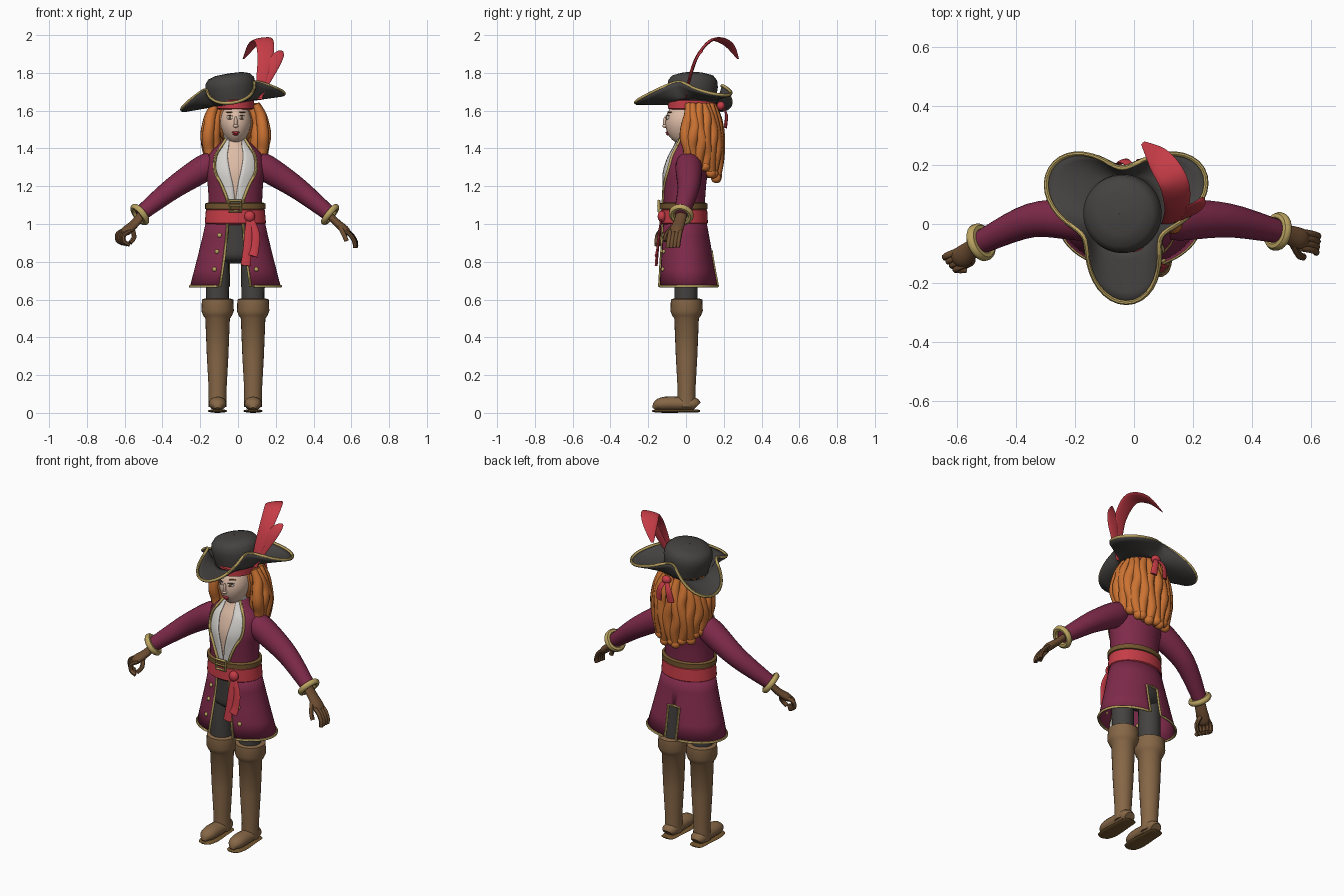
import bpy, bmesh
from math import sin, cos, asin, atan2, pi, radians, sqrt
from mathutils import Vector, Matrix

if "Cube" in bpy.data.objects:
    bpy.data.objects.remove(bpy.data.objects["Cube"])

COLOURS = {
    "coat_plum": (.21, .023, .068), "trim_gold": (.50, .37, .12),
    "boot_brown": (.24, .135, .062), "glove_brown": (.15, .072, .03),
    "belt_brown": (.17, .092, .028), "felt_grey": (.058, .055, .052),
    "hair_orange": (.60, .17, .032), "sash_red": (.56, .045, .062),
    "skin": (.72, .50, .38), "shirt_white": (.68, .66, .63)}
MATS = {}
for label, rgb in COLOURS.items():
    m = bpy.data.materials.new(label)
    m.use_nodes = True
    m.diffuse_color = (*rgb, 1)
    m.node_tree.nodes["Principled BSDF"].inputs["Base Color"].default_value = (*rgb, 1)
    MATS[label] = m
PARTS = []
CX = -.014  # body centre line


def make(name, bm, mat, solid=0):
    bmesh.ops.remove_doubles(bm, verts=bm.verts, dist=.0001)
    bmesh.ops.recalc_face_normals(bm, faces=bm.faces)
    mesh = bpy.data.meshes.new(name)
    bm.to_mesh(mesh)
    bm.free()
    mesh.materials.append(MATS[mat])
    ob = bpy.data.objects.new(name, mesh)
    bpy.context.collection.objects.link(ob)
    if solid:
        mod = ob.modifiers.new("thickness", "SOLIDIFY")
        mod.thickness = solid
    PARTS.append(ob)
    return ob


def skin_rows(bm, rows, ring=False, loop=False, caps=False):
    vs = [[bm.verts.new(p) for p in row] for row in rows]
    n = len(vs[0])
    for a, b in zip(vs, vs[1:] + (vs[:1] if loop else [])):
        for j in range(n if ring else n - 1):
            k = (j + 1) % n
            bm.faces.new((a[j], a[k], b[k], b[j]))
    if caps:
        bm.faces.new(vs[0])
        bm.faces.new(vs[-1])


def spline(pts, steps, closed=False):
    if steps == 1:
        return list(pts)
    n, out = len(pts), []
    get = (lambda i: pts[i % n]) if closed else (lambda i: pts[min(max(i, 0), n - 1)])
    for i in range(n if closed else n - 1):
        for s in range(steps):
            t = s / steps
            out.append(tuple(
                .5 * (2 * b + (c - a) * t + (2 * a - 5 * b + 4 * c - d) * t * t + (3 * b - a - 3 * c + d) * t ** 3)
                for a, b, c, d in zip(get(i - 1), get(i), get(i + 1), get(i + 2))))
    return out if closed else out + [tuple(pts[-1])]


def tube(name, pts, mat, steps=4, sides=12, flat=1, hint=(1, 0, 0), closed=False):
    """Sweep an oval along points (x, y, z, radius)."""
    path = spline(pts, steps, closed)
    pos = [Vector(p[:3]) for p in path]
    n, u, rows = len(pos), Vector(hint), []
    for i, p in enumerate(pos):
        before = pos[i - 1] if i or closed else p
        after = pos[(i + 1) % n] if i < n - 1 or closed else p
        t = (after - before).normalized()
        side = u - t * u.dot(t)
        if side.length < .1:
            side = t.orthogonal()
        u = side.normalized()
        v, r = t.cross(u), max(path[i][3], .001)
        angles = [2 * pi * k / sides for k in range(sides)]
        rows.append([p + u * r * cos(a) + v * r * flat * sin(a) for a in angles])
    bm = bmesh.new()
    skin_rows(bm, rows, ring=True, loop=closed, caps=not closed)
    return make(name, bm, mat)


def cord(name, pts, r, mat, **kw):
    return tube(name, [(*p[:3], r) for p in pts], mat, sides=8, **kw)


def ball(name, loc, size, mat, turn=0, taper=0):
    bm = bmesh.new()
    bmesh.ops.create_uvsphere(bm, u_segments=24, v_segments=14, radius=1)
    for v in bm.verts:
        v.co.x *= 1 + taper * min(v.co.z, 0)
    spin = Matrix.Translation(loc) @ Matrix.Rotation(turn, 4, "Z") @ Matrix.Diagonal((*size, 1))
    bm.transform(spin)
    return make(name, bm, mat)


def wrap(name, rows, mat, steps=1, solid=0, n=20):
    """Two mirrored half shells; rows are (z, rx, ry, cy, front gap, back gap)."""
    rows = spline([(*r, 0, 0)[:6] for r in rows], steps)
    bm, halves = bmesh.new(), []
    for s in (-1, 1):
        half = []
        for z, rx, ry, cy, fg, bg in rows:
            a, b = asin(max(fg, 0) / rx), pi - asin(max(bg, 0) / rx)
            ts = [a + (b - a) * k / n for k in range(n + 1)]
            half.append([(CX + s * rx * sin(t), cy - ry * cos(t), z) for t in ts])
        skin_rows(bm, half)
        halves.append(half)
    make(name, bm, mat, solid)
    return halves


# Legs, boots and feet
wrap("trouser_hips", [(1.04, .13, .1, -.01), (.9, .14, .1, 0), (.82, .13, .09, 0), (.79, .03, .03, 0)],
     "felt_grey", 3)
for s, side in ((-1, "right"), (1, "left")):
    x = CX + s * .094
    tube(side + "_trouser_leg", [(x, 0, .88, .06), (x, 0, .7, .062), (x, 0, .55, .06)], "felt_grey", 2, 16)
    boot = [(.03, .048), (.12, .047), (.3, .057), (.5, .065), (.515, .076), (.54, .086), (.6, .083), (.605, .07)]
    tube(side + "_boot_shaft", [(x, .003, z, r) for z, r in boot], "boot_brown", 1, 24)
    foot = [(.06, .03), (.04, .044), (-.03, .046), (-.11, .046), (-.15, .036), (-.17, .012)]
    tube(side + "_boot_foot", [(x, y, .012 + r * .8, r) for y, r in foot], "boot_brown", 3, 16, .8)
    sole = [(.075, .02), (.06, .04), (0, .045), (-.1, .052), (-.16, .04), (-.18, .015)]
    tube(side + "_boot_sole", [(x, y, .01, r) for y, r in sole], "belt_brown", 3, 16, .19)

# Torso: skin, open shirt, open coat
torso = [(1.02, .15, .112, -.01), (1.1, .142, .112, -.012), (1.2, .146, .118, -.012),
         (1.28, .155, .122, -.008), (1.36, .145, .105, 0), (1.41, .1, .082, .006), (1.45, .062, .062, .006)]


def layer(scale, gaps):
    return [(z, rx * scale, ry * scale, cy, g) for (z, rx, ry, cy), g in zip(torso, gaps)]


wrap("torso_skin", layer(.9, [0] * 7), "skin", 4)
wrap("shirt", layer(.955, (0, 0, .012, .03, .042, .036, .034)), "shirt_white", 4, .004)
coat = wrap("coat_body", layer(1, (.035, .035, .07, .108, .104, .075, .05)), "coat_plum", 4, .006)
wrap("shirt_collar", [(1.39, .075, .07, .004, .036), (1.44, .054, .056, .002, .03), (1.475, .06, .06, 0, .036)],
     "shirt_white", 3, .005)
tube("neck", [(CX, 0, 1.38, .045), (CX, 0, 1.5, .042)], "skin", 2, 16)

# Coat skirt with front opening and back vent
skirt = wrap("coat_skirt", [(1.03, .152, .115, -.01, .04), (.94, .172, .126, -.004, .045),
                            (.854, .193, .136, .001, .055), (.85, .194, .137, .001, .055, .036),
                            (.76, .217, .148, .005, .067, .036), (.67, .24, .16, .01, .08, .036)],
             "coat_plum", 1, .006, 24)
for side, body, half in zip(("right", "left"), coat, skirt):
    cord(side + "_lapel_trim", [row[0] for row in body], .008, "trim_gold", steps=1)
    vent = [row[-1] for row in reversed(half) if row[0][2] < .86]
    cord(side + "_skirt_trim", [row[0] for row in half] + half[-1][1:-1] + vent, .007, "trim_gold", steps=1)
    for i, row in enumerate(half[1:5]):
        if i != 2:
            ball(f"{side}_coat_button_{i}", row[2], (.012, .01, .012), "trim_gold")

# Belt, buckle and sash
wrap("sash", [(.995, .15, .115, -.01), (1.005, .162, .126, -.01), (1.04, .159, .124, -.01),
              (1.075, .156, .122, -.01), (1.08, .14, .11, -.01)], "sash_red")
wrap("belt", [(1.075, .145, .112, -.012), (1.08, .16, .126, -.012), (1.108, .16, .126, -.012),
              (1.114, .145, .112, -.012)], "belt_brown")
cord("belt_buckle", [(CX + i * .03, -.144, 1.095 + k * .028) for i, k in ((-1, -1), (1, -1), (1, 1), (-1, 1))],
     .008, "trim_gold", steps=1, closed=True)
cord("buckle_pin", [(CX - .03, -.148, 1.095), (CX + .03, -.148, 1.095)], .005, "trim_gold", steps=1)
ball("sash_knot", (.062, -.128, 1.04), (.028, .022, .03), "sash_red")
for i, (x, end) in enumerate(((.05, .78), (.088, .83))):
    tube(f"sash_tail_{i}", [(.062, -.13, 1.04, .015), (x + .005, -.142, .95, .021),
                            (x, -.15, .87, .023), (x - .01, -.158, end, .026)], "sash_red", 4, 12, .3)

# Sleeves, cuffs and gloved hands
ARMS = {
    "right": ([(-.13, .01, 1.325, .062), (-.19, .015, 1.29, .071), (-.35, .012, 1.185, .058),
               (-.52, -.062, 1.05, .04)],
              [(-.50, -.055, 1.06, .03), (-.55, -.085, 1.0, .032), (-.59, -.115, .965, .036), (-.605, -.125, .95, .025)],
              [(-.585, -.115, .965), (-.62, -.13, .945), (-.62, -.135, .91), (-.59, -.135, .893)],
              [(-.56, -.1, .975), (-.55, -.125, .93), (-.572, -.14, .9)], Vector((.6, -.7, -.1))),
    "left": ([(.1, .01, 1.325, .062), (.16, .015, 1.29, .071), (.32, .012, 1.185, .058),
              (.488, -.025, 1.05, .04)],
             [(.47, -.022, 1.06, .03), (.52, -.035, 1.01, .032), (.565, -.05, .97, .036), (.585, -.056, .95, .025)],
             [(.57, -.055, .965), (.60, -.06, .94), (.62, -.066, .905), (.622, -.07, .875)],
             [(.54, -.07, .985), (.56, -.105, .945), (.575, -.112, .91)], Vector((.1, .9, .05)))}
for side, (arm, palm, finger, thumb, spread) in ARMS.items():
    tube(side + "_sleeve", arm, "coat_plum", 5, 20)
    wrist = Vector(arm[-1][:3])
    turn = (wrist - Vector(arm[-2][:3])).to_track_quat("Z", "Y")
    circle = [wrist + turn @ Vector((cos(k * pi / 12), sin(k * pi / 12), 0)) * .05 for k in range(24)]
    cord(side + "_cuff", circle, .017, "trim_gold", steps=1, closed=True)
    tube(side + "_glove_palm", palm, "glove_brown", 4, 14, .62, spread)
    for k in range(4):
        shift = spread * (k - 1.5) * .02
        cord(f"{side}_finger_{k}", [Vector(p) + shift for p in finger], .0115, "glove_brown", steps=3)
    cord(side + "_thumb", thumb, .0125, "glove_brown", steps=3)

# Head and face
HC, HR = Vector((-.012, -.01, 1.535)), Vector((.083, .1, .115))
ball("head", HC, HR, "skin", taper=.18)


def on_face(name, dx, dz, size, mat, lift=0):
    depth = sqrt(1 - (dx / HR.x) ** 2 - (dz / HR.z) ** 2)
    turn = atan2(dx / HR.x ** 2, depth / HR.y)
    ball(name, (HC.x + dx, HC.y - HR.y * depth - lift, HC.z + dz), size, mat, turn)


for s, side in ((-1, "right"), (1, "left")):
    on_face(side + "_eye_white", s * .032, .028, (.018, .004, .010), "shirt_white")
    on_face(side + "_iris", s * .031, .028, (.009, .004, .010), "glove_brown", .002)
    on_face(side + "_eyelid", s * .032, .038, (.02, .005, .003), "felt_grey", .001)
    on_face(side + "_eyebrow", s * .034, .057, (.021, .006, .004), "glove_brown")
on_face("nose_bridge", 0, .005, (.009, .012, .03), "skin")
on_face("nose_tip", 0, -.016, (.014, .016, .010), "skin")
on_face("upper_lip", 0, -.05, (.02, .008, .006), "sash_red")
on_face("lower_lip", 0, -.06, (.016, .010, .006), "sash_red")

# Hair: cap plus two layers of wavy locks ending in curls
ball("hair_cap", (HC.x, .065, 1.54), (.105, .105, .12), "hair_orange")
for layer_name, count, span, size, drop in (("outer", 15, 108, 1, 0), ("inner", 11, 100, .74, .03)):
    for i in range(count):
        a = radians(span * (2 * i / (count - 1) - 1))
        end = 1.335 - .095 * max(cos(a), 0) + .015 * (i % 2) + drop
        lock = []
        for k, (grow, r) in enumerate(((.74, .018), (.9, .028), (1, .03), (1.04, .032), (.98, .029), (.92, .022))):
            sway = a + .07 * sin(k * 1.9 + i * 2)
            z = 1.635 + (end - 1.635) * k / 5
            wide = .15 * grow * size
            lock.append((HC.x + wide * sin(sway), .045 + .13 * size * min(grow, 1) * cos(sway), z, r))
        tube(f"{layer_name}_hair_lock_{i}", lock, "hair_orange", 4)
        ball(f"{layer_name}_hair_curl_{i}", lock[-1][:3], (.027, .027, .027), "hair_orange")

# Headscarf with knot and tails at the back
wrap("headscarf", [(1.605, .085, .11, .03), (1.612, .1, .126, .03), (1.655, .1, .126, .03), (1.665, .08, .1, .03)],
     "sash_red")
ball("headscarf_knot", (0, .185, 1.625), (.028, .022, .024), "sash_red")
for i, x in enumerate((-.045, .035)):
    tube(f"headscarf_tail_{i}", [(0, .19, 1.625, .01), (x * .7, .214, 1.58, .017), (x, .208, 1.51, .02)],
         "sash_red", 4, 12, .35)

# Three-cornered hat, tipped to one side
TILT = Matrix.Rotation(radians(-9), 3, "Y")


def hat_point(a, r, z):
    return Vector((-.026, .035, 1.645)) + TILT @ Vector((r * cos(a), r * sin(a), z))


angles = [2 * pi * k / 72 for k in range(72)]
crown = [(.001, 0), (.12, 0), (.127, .04), (.134, .08), (.13, .115), (.112, .138), (.07, .151), (.001, .154)]
bm = bmesh.new()
skin_rows(bm, [[hat_point(a, r, z) for a in angles] for r, z in crown], ring=True)
make("hat_crown", bm, "felt_grey")
brim = []
for u in (0, .2, .4, .6, .8, 1):
    row = []
    for a in angles:
        lobe = .5 + .5 * cos(3 * (a + pi / 2))
        edge = .155 + .148 * lobe
        row.append(hat_point(a, .12 + (edge - .12) * u, (.088 - .09 * lobe) * u ** 1.4))
    brim.append(row)
bm = bmesh.new()
skin_rows(bm, brim, ring=True)
make("hat_brim", bm, "felt_grey", .01)
cord("hat_brim_trim", brim[-1], .008, "trim_gold", steps=1, closed=True)

# Forked plume
tube("plume_main", [(.11, .0, 1.66, .018), (.125, .015, 1.77, .028), (.145, .06, 1.89, .042),
                    (.135, .14, 1.975, .05), (.085, .22, 1.955, .042), (.03, .275, 1.875, .008)],
     "sash_red", 6, 14, .16)
tube("plume_fork", [(.11, .0, 1.67, .015), (.15, .02, 1.76, .024), (.19, .045, 1.85, .034),
                    (.222, .07, 1.9, .024), (.235, .09, 1.915, .006)], "sash_red", 6, 14, .2)

# Smooth shading with crisp edges
bpy.ops.object.select_all(action="DESELECT")
for ob in PARTS:
    ob.select_set(True)
bpy.context.view_layer.objects.active = PARTS[0]
bpy.ops.object.shade_smooth_by_angle(angle=radians(45))
